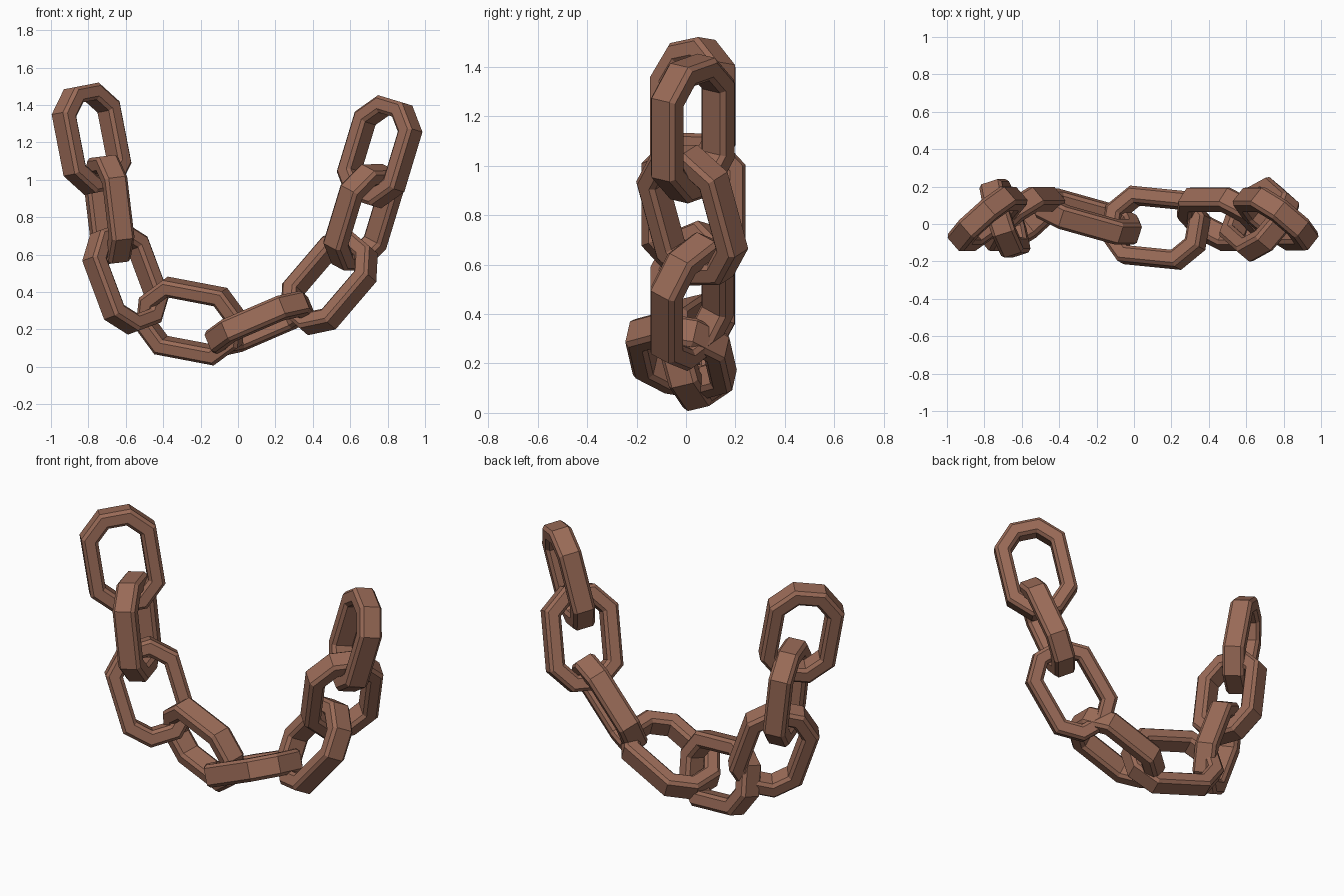
import bpy, bmesh, math
from mathutils import Vector, Matrix

if "Cube" in bpy.data.objects:
    bpy.data.objects.remove(bpy.data.objects["Cube"])

LENGTH, WIDTH, DEPTH, BAR = 0.575, 0.412, 0.126, 0.088   # one link
CUT, BEVEL = 0.12, 0.017                                 # corner cut of link, edge bevel

brown = bpy.data.materials.new("rusty_brown")
brown.diffuse_color = (0.32, 0.145, 0.095, 1)
brown.use_nodes = True
brown.node_tree.nodes["Principled BSDF"].inputs["Base Color"].default_value = brown.diffuse_color


def octagon(inset, z):
    """Stretched octagon loop, long along x, moved inward by inset."""
    a, b = LENGTH / 2 - inset, WIDTH / 2 - inset
    c = CUT - 0.586 * inset
    quarter = [(a, b - c), (a - c, b)]
    pts = quarter + [(-x, y) for x, y in reversed(quarter)]
    pts += [(-x, -y) for x, y in pts]
    return [(x, y, z) for x, y in pts]


# Link mesh: bevelled rectangular bar swept around the octagon
def link_mesh():
    h = DEPTH / 2
    section = [(0, -h + BEVEL), (0, h - BEVEL), (BEVEL, h), (BAR - BEVEL, h),
               (BAR, h - BEVEL), (BAR, -h + BEVEL), (BAR - BEVEL, -h), (BEVEL, -h)]
    bm = bmesh.new()
    loops = [[bm.verts.new(p) for p in octagon(i, z)] for i, z in section]
    for k, loop in enumerate(loops):
        nxt = loops[(k + 1) % len(loops)]
        for j in range(8):
            m = (j + 1) % 8
            bm.faces.new((loop[j], loop[m], nxt[m], nxt[j]))
    bmesh.ops.recalc_face_normals(bm, faces=bm.faces)
    me = bpy.data.meshes.new("chain_link")
    bm.to_mesh(me)
    bm.free()
    me.materials.append(brown)
    return me


def flat(deg):
    """Horizontal direction at an angle from x."""
    return (math.cos(math.radians(deg)), math.sin(math.radians(deg)), 0)


# Each link: centre, long direction, width direction
links = [
    ((-0.783, 0.027, 1.22), (-0.19, 0, 0.98), flat(41)),
    ((-0.69, 0.03, 0.84), (-0.12, 0, 0.99), flat(-72)),
    ((-0.60, 0.027, 0.475), (-0.35, 0, 0.937), flat(39)),
    ((-0.253, 0.04, 0.245), (1, -0.28, -0.19), (0, -0.23, 0.97)),
    ((0.115, -0.02, 0.23), (1, -0.10, 0.43), (0, 0.97, -0.22)),
    ((0.488, 0.025, 0.45), (0.65, 0, 0.76), (-0.585, 0.64, 0.5)),
    ((0.67, 0.025, 0.80), (0.28, -0.25, 0.92), flat(50)),
    ((0.757, 0.027, 1.15), (0.29, 0, 0.957), flat(-38)),
]

mesh = link_mesh()
for n, (c, u, w) in enumerate(links, 1):
    u = Vector(u).normalized()
    w = Vector(w)
    w = (w - u * w.dot(u)).normalized()
    rot = Matrix((u, w, u.cross(w))).transposed().to_4x4()
    ob = bpy.data.objects.new(f"chain_link_{n}", mesh)
    ob.matrix_world = Matrix.Translation(c) @ rot
    bpy.context.collection.objects.link(ob)
